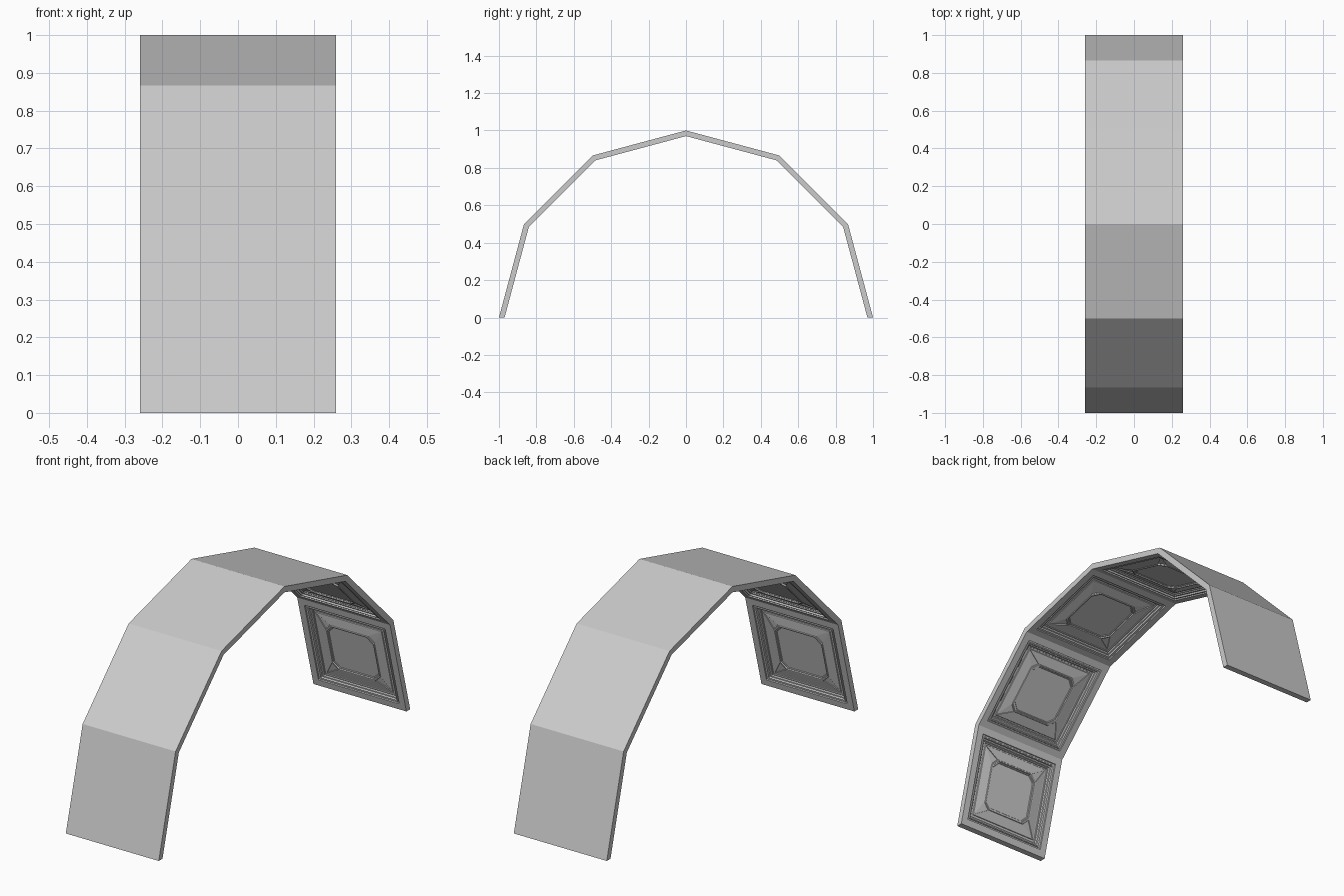
import bpy, bmesh
from math import sin, cos, radians
from mathutils import Vector

if "Cube" in bpy.data.objects:
    bpy.data.objects.remove(bpy.data.objects["Cube"])

N = 6                      # panels in the half ring
STEP = radians(180 / N)
HALF_W = sin(STEP / 2)     # half width along x (square panels)
R_OUT, R_IN = 1.0, 0.97

# coffer moulding: (inset from panel edge, depth, corner cut)
SQUARE_STEPS = [(0.034, 0), (0.035, 0.006), (0.041, 0.006), (0.043, 0.003),
                (0.048, 0.003), (0.050, 0.011), (0.056, 0.012), (0.060, 0.017),
                (0.065, 0.017), (0.066, 0.021), (0.072, 0.021), (0.074, 0.018)]
CENTRE_STEPS = [(0.122, 0.011, 0.034), (0.124, 0.008, 0.033), (0.129, 0.008, 0.032),
                (0.131, 0.013, 0.031), (0.135, 0.013, 0.030), (0.137, 0.016, 0.029)]

bm = bmesh.new()


def to_world(x, u, r, a):
    """x across, u along the tangent, r outward, a = panel mid angle."""
    return Vector((x, r * cos(a) - u * sin(a), r * sin(a) + u * cos(a)))


def bridge(a, b):
    n = len(a)
    for i in range(n):
        bm.faces.new((a[i], a[(i + 1) % n], b[(i + 1) % n], b[i]))


def panel(a):
    ap_in, hu_in = R_IN * cos(STEP / 2), R_IN * sin(STEP / 2)
    ap_out, hu_out = R_OUT * cos(STEP / 2), R_OUT * sin(STEP / 2)

    def square(hx, hu, r):
        return [bm.verts.new(to_world(sx * hx, su * hu, r, a))
                for sx, su in ((-1, -1), (1, -1), (1, 1), (-1, 1))]

    def cut_square(hx, hu, r, c):
        pts = [(-hx, -hu + c), (-hx + c, -hu), (hx - c, -hu), (hx, -hu + c),
               (hx, hu - c), (hx - c, hu), (-hx + c, hu), (-hx, hu - c)]
        return [bm.verts.new(to_world(x, u, r, a)) for x, u in pts]

    # outer skin and the two edge strips
    outer = square(HALF_W, hu_out, ap_out)
    inner = square(HALF_W, hu_in, ap_in)
    bm.faces.new(outer)
    for i, j in ((1, 2), (3, 0)):
        bm.faces.new((outer[i], outer[j], inner[j], inner[i]))

    # stepped square mouldings
    ring = inner
    for e, d in SQUARE_STEPS:
        nxt = square(HALF_W - e, hu_in - e, ap_in + d)
        bridge(ring, nxt)
        ring = nxt

    # sloping band from the square to the cut-corner centre
    e, d, c = CENTRE_STEPS[0]
    octo = cut_square(HALF_W - e, hu_in - e, ap_in + d, c)
    corners = []
    for i in range(4):
        k = (i + 1) % 4
        bm.faces.new((ring[i], ring[k], octo[2 * k], octo[2 * i + 1]))
        corners.append(bm.faces.new((ring[i], octo[2 * i + 1], octo[2 * i])))

    # centre rim and flat field
    for e, d, c in CENTRE_STEPS[1:]:
        nxt = cut_square(HALF_W - e, hu_in - e, ap_in + d, c)
        bridge(octo, nxt)
        octo = nxt
    bm.faces.new(octo)
    return corners


corner_faces = []
for i in range(N):
    corner_faces += panel(STEP * (i + 0.5))

# feet
for s in (-1, 1):
    bm.faces.new([bm.verts.new((x, s * r, 0)) for x, r in
                  ((-HALF_W, R_IN), (HALF_W, R_IN), (HALF_W, R_OUT), (-HALF_W, R_OUT))])

bmesh.ops.remove_doubles(bm, verts=bm.verts, dist=0.0002)
bmesh.ops.recalc_face_normals(bm, faces=bm.faces)

# framed triangles in the coffer corners
bmesh.ops.inset_individual(bm, faces=corner_faces, thickness=0.003, depth=0)
bmesh.ops.inset_individual(bm, faces=corner_faces, thickness=0.001, depth=-0.004)

mesh = bpy.data.meshes.new("coffered_arch")
bm.to_mesh(mesh)
bm.free()
arch = bpy.data.objects.new("coffered_arch", mesh)
bpy.context.collection.objects.link(arch)
